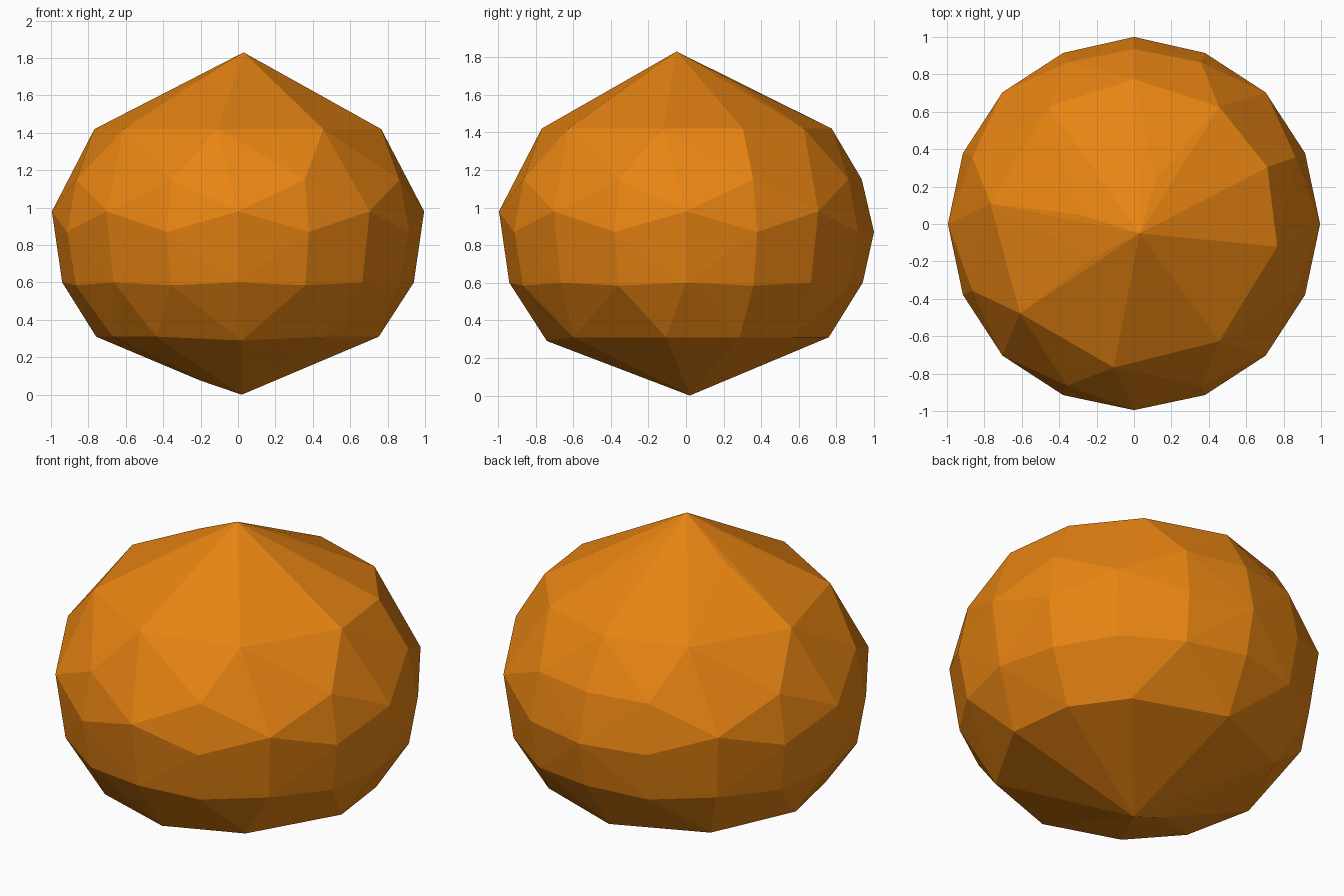
import bpy, bmesh, math

if "Cube" in bpy.data.objects:
    bpy.data.objects.remove(bpy.data.objects["Cube"])

orange = bpy.data.materials.new("orange")
orange.diffuse_color = (0.80, 0.23, 0.006, 1)
orange.use_nodes = True
orange.node_tree.nodes["Principled BSDF"].inputs["Base Color"].default_value = orange.diffuse_color


def ring(radius, z, angles):
    return [(radius * math.cos(math.radians(a)), radius * math.sin(math.radians(a)), z)
            for a in angles]


EVEN = [45 * k for k in range(8)]
ODD = [45 * k + 22.5 for k in range(8)]

# bottom tip and lower shoulder
points = [(0.02, 0.02, 0.0), (-0.20, 0.02, 0.075)]
points += ring(0.76, 0.31, [-52, -8, 22, 49, 92, 135, 176, 208, 235])
points += [(0.02, -0.74, 0.29)]

# belly band and zigzag equator (the back point dips)
points += ring(0.94, 0.60, EVEN) + ring(0.94, 0.585, ODD)
points += ring(0.99, 0.87, ODD) + [(0, 1, 0.87)]
points += ring(0.995, 0.98, [a for a in EVEN if a != 90])

# upper shoulder
points += ring(0.935, 1.15, ODD + [90])
points += ring(0.775, 1.42, [-98, -54, -9, 23, 54, 90, 126, 172, 218])

# crown facets and peak
points += [(0.12, 0.24, 1.68), (-0.22, -0.18, 1.68), (-0.29, 0.05, 1.665),
           (0.03, -0.05, 1.83)]

# faceted skin around all rings
bm = bmesh.new()
for p in points:
    bm.verts.new(p)
bmesh.ops.convex_hull(bm, input=bm.verts[:])
loose = [v for v in bm.verts if not v.link_faces]
bmesh.ops.delete(bm, geom=loose, context='VERTS')
bmesh.ops.recalc_face_normals(bm, faces=bm.faces[:])

mesh = bpy.data.meshes.new("faceted_fruit")
bm.to_mesh(mesh)
bm.free()
mesh.materials.append(orange)
fruit = bpy.data.objects.new("faceted_fruit", mesh)
bpy.context.collection.objects.link(fruit)
